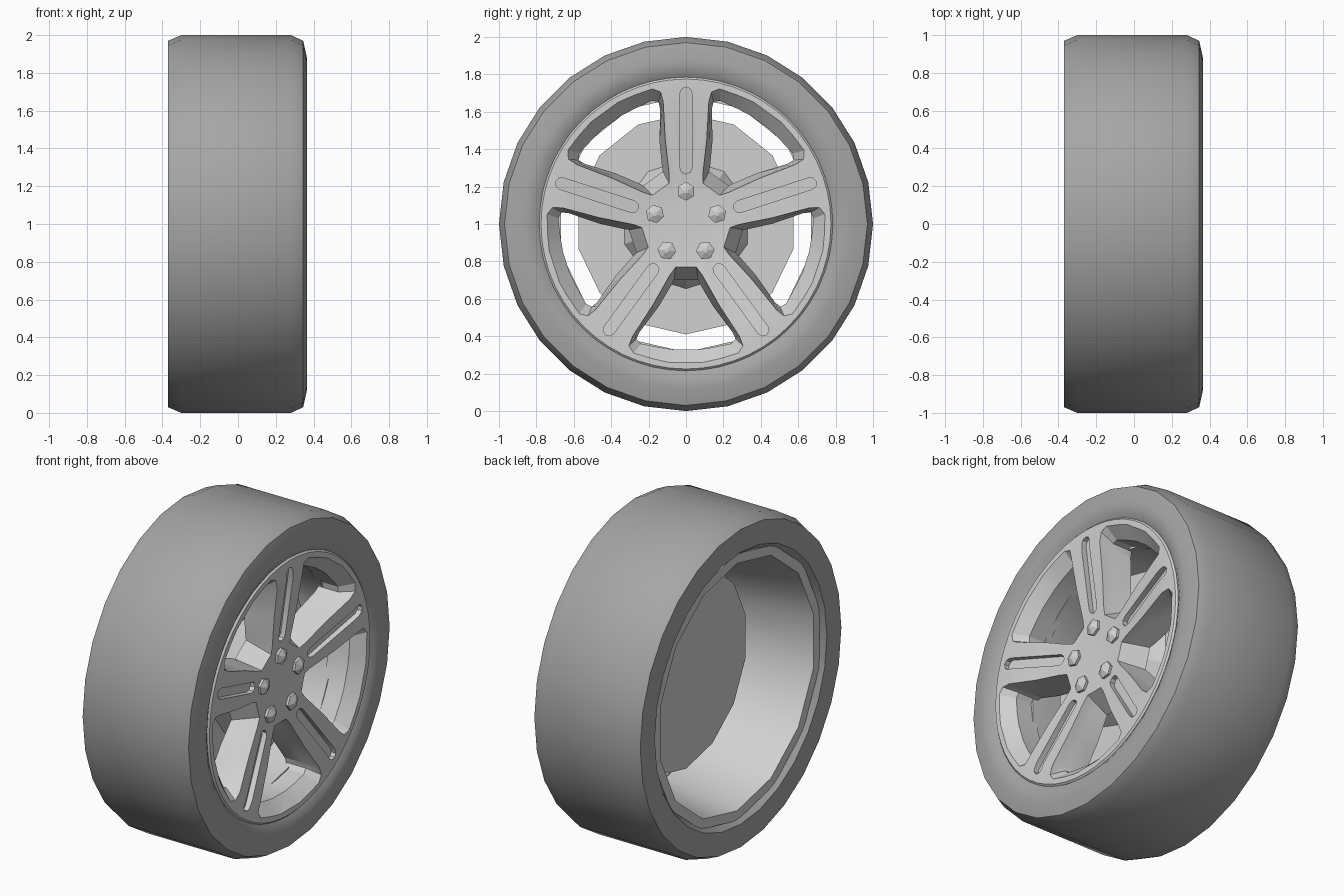
import bpy, bmesh, math
from math import sin, cos, pi

if "Cube" in bpy.data.objects:
    bpy.data.objects.remove(bpy.data.objects["Cube"])


def material(name, value):
    m = bpy.data.materials.new(name)
    m.use_nodes = True
    color = (value, value, value, 1)
    m.diffuse_color = color
    m.node_tree.nodes["Principled BSDF"].inputs["Base Color"].default_value = color
    return m


RUBBER = material("rubber_grey", 0.38)
METAL = material("light_metal", 0.64)


def loft(name, rings, mat, closed=False):
    """Join equal-length rings of points; cap the ends unless closed."""
    bm = bmesh.new()
    loops = [[bm.verts.new(p) for p in ring] for ring in rings]
    n = len(loops[0])
    pairs = list(zip(loops, loops[1:]))
    if closed:
        pairs.append((loops[-1], loops[0]))
    else:
        bm.faces.new(loops[0])
        bm.faces.new(loops[-1])
    for a, b in pairs:
        for i in range(n):
            j = (i + 1) % n
            bm.faces.new((a[i], a[j], b[j], b[i]))
    bmesh.ops.recalc_face_normals(bm, faces=bm.faces)
    mesh = bpy.data.meshes.new(name)
    bm.to_mesh(mesh)
    bm.free()
    mesh.materials.append(mat)
    obj = bpy.data.objects.new(name, mesh)
    bpy.context.collection.objects.link(obj)
    return obj


def turn(u, v, x, angle):
    """Point at distance u along a radial direction and v across it."""
    return (x, u * cos(angle) - v * sin(angle), 1 + u * sin(angle) + v * cos(angle))


def revolve(name, profile, sides, mat, closed=False):
    rings = [[turn(r, 0, x, pi / 2 + 2 * pi * i / sides) for i in range(sides)]
             for x, r in profile]
    return loft(name, rings, mat, closed)


def smooth(obj, degrees=30):
    bpy.ops.object.select_all(action="DESELECT")
    obj.select_set(True)
    bpy.context.view_layer.objects.active = obj
    bpy.ops.object.shade_smooth_by_angle(angle=math.radians(degrees))


def cut(obj, cutter):
    cutter.hide_render = True
    mod = obj.modifiers.new("cut", "BOOLEAN")
    mod.operation = "DIFFERENCE"
    mod.solver = "EXACT"
    mod.object = cutter
    bpy.context.view_layer.objects.active = obj
    bpy.ops.object.modifier_apply(modifier=mod.name)
    bpy.data.objects.remove(cutter)


def face_x(r):
    """Dished front surface of the wheel."""
    return 0.285 + 0.065 * min(1, max(0, (r - 0.22) / 0.44))


# Tyre
tyre = revolve("tyre", [(-0.37, 0.83), (-0.37, 0.97), (-0.30, 1.0), (0.28, 1.0),
                        (0.345, 0.97), (0.365, 0.88), (0.36, 0.82), (0.335, 0.78),
                        (0.25, 0.75), (-0.29, 0.76)], 28, RUBBER, closed=True)
smooth(tyre, 29)

# Rim barrel, open at the back
barrel = revolve("rim_barrel", [(0.17, 0.685), (0.05, 0.69), (-0.345, 0.755),
                                (-0.345, 0.815), (-0.28, 0.80), (0.05, 0.75),
                                (0.17, 0.74)], 14, METAL, closed=True)
smooth(barrel)

# Spoked wheel face: a dished disc with windows and grooves cut out
wheel = revolve("wheel_face", [(0.14, 0.05), (0.14, 0.775), (0.34, 0.785),
                               (face_x(0.7), 0.775), (face_x(0.66), 0.66),
                               (face_x(0.22), 0.22), (face_x(0), 0.05)], 56, METAL)

# Half outlines of a window at the front and at the back
front = [(0.23, 0.055), (0.27, 0.085), (0.43, 0.175), (0.60, 0.285), (0.65, 0.305),
         (0.69, 0.28), (0.72, 0.18), (0.74, 0.09)]
back = [(0.30, 0.065), (0.33, 0.08), (0.44, 0.145), (0.58, 0.25), (0.615, 0.265),
        (0.64, 0.24), (0.66, 0.14), (0.672, 0.06)]


def mix(t, outer):
    """Blend the outlines; the outer edge may blend faster."""
    half = []
    for i, ((a, b), (c, d)) in enumerate(zip(front, back)):
        k = outer if i > 3 else t
        half.append((a + (c - a) * k, b + (d - b) * k))
    return half + [(u, -v) for u, v in reversed(half)]


for i in range(5):
    a = -pi / 2 + i * 2 * pi / 5
    depths = [(0, 0, 0.1), (0, 0, 0.0), (0.45, 1, -0.07)]
    rings = [[turn(u, v, face_x(u) + d, a) for u, v in mix(t, o)] for t, o, d in depths]
    rings += [[turn(u, v, x, a) for u, v in mix(1, 1)] for x in (0.14, 0.05)]
    rings[0] = [(0.45, y, z) for x, y, z in rings[0]]
    cut(wheel, loft("window_cutter", rings, METAL))

for i in range(5):
    a = pi / 2 + i * 2 * pi / 5
    # Long round-ended groove along the spoke
    outline = []
    for k in range(10):
        w = pi / 2 + pi * (k % 5) / 4 + (pi if k > 4 else 0)
        centre = 0.30 if k < 5 else 0.70
        outline.append((centre + 0.032 * cos(w), 0.032 * sin(w)))
    rings = [[turn(u, v, face_x(u) + d, a) for u, v in outline] for d in (0.05, -0.03)]
    cut(wheel, loft("groove_cutter", rings, METAL))

    # Hexagonal wheel nut with a conical tip
    rings = []
    for x, r in [(0.25, 0.05), (0.30, 0.05), (0.318, 0.012)]:
        rings.append([turn(0.175 + r * cos(w), r * sin(w), x, a)
                      for w in [k * pi / 3 for k in range(6)]])
    loft(f"wheel_nut_{i + 1}", rings, METAL)

smooth(wheel, 25)

# Brake disc and the hub that joins it to the wheel
revolve("brake_disc", [(0.0, 0.59), (0.05, 0.59)], 14, METAL)
revolve("hub", [(0.03, 0.36), (0.16, 0.27)], 10, METAL)

# Air valve on the barrel
angle = math.radians(53.5)
rings = [[turn(0.695 + 0.013 * cos(w), 0.013 * sin(w), x, angle)
          for w in [k * pi / 4 for k in range(8)]] for x in (0.12, 0.24)]
loft("air_valve", rings, METAL)
for obj in bpy.context.scene.objects:
    obj.select_set(False)
